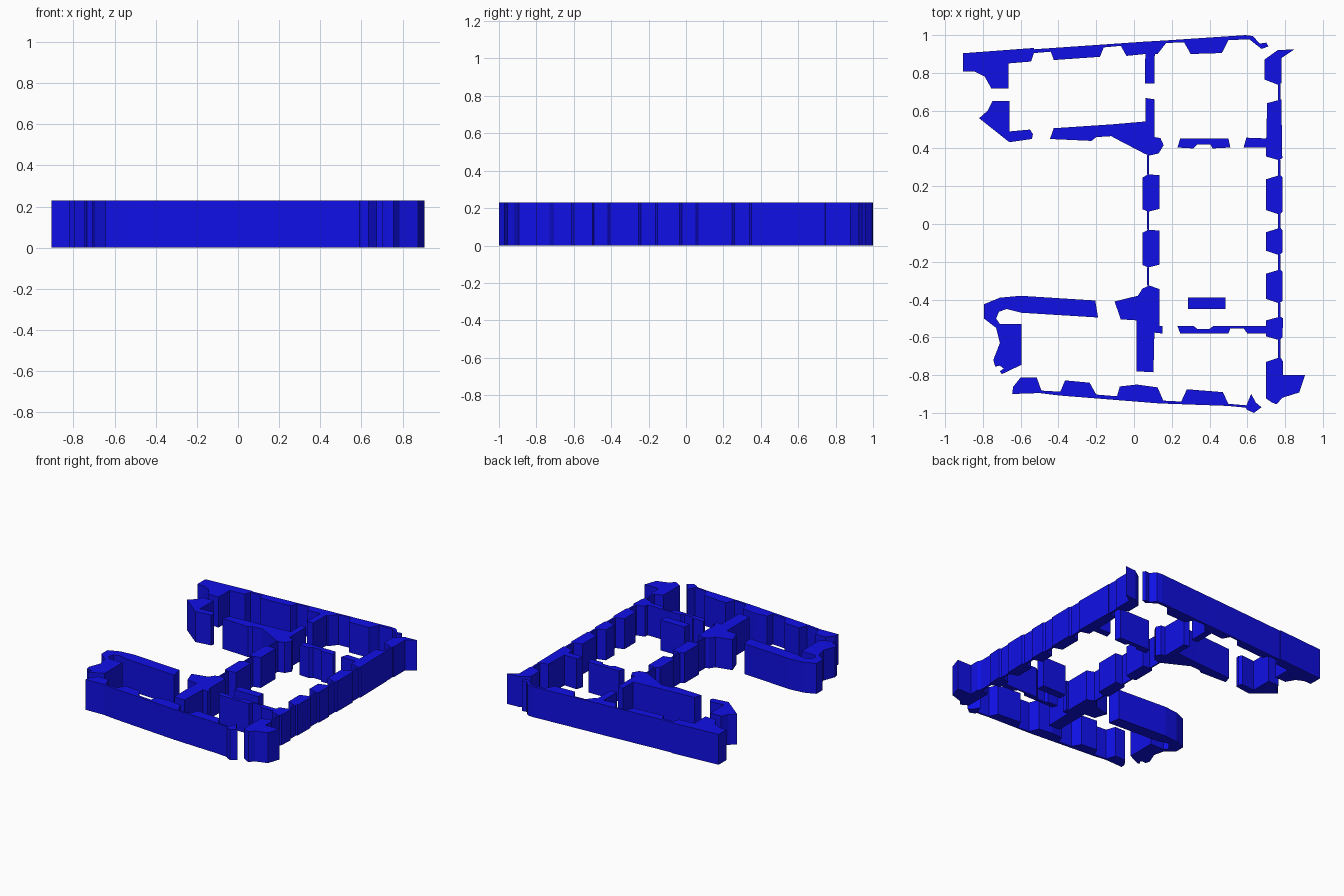
import bpy, bmesh

HEIGHT = 0.23
blue = bpy.data.materials.new("wall_blue")
blue.diffuse_color = (0.005, 0.005, 0.8, 1)


def wall(name, outline):
    """Extrude a plan outline up to the wall height."""
    bm = bmesh.new()
    face = bm.faces.new([bm.verts.new((x, y, 0)) for x, y in outline])
    top = bmesh.ops.extrude_face_region(bm, geom=[face])["geom"]
    bmesh.ops.translate(bm, vec=(0, 0, HEIGHT),
                        verts=[v for v in top if isinstance(v, bmesh.types.BMVert)])
    bmesh.ops.recalc_face_normals(bm, faces=bm.faces)
    mesh = bpy.data.meshes.new(name)
    bm.to_mesh(mesh)
    bm.free()
    mesh.materials.append(blue)
    obj = bpy.data.objects.new(name, mesh)
    bpy.context.collection.objects.link(obj)
    return obj


def block(name, x0, x1, y0, y1):
    wall(name, [(x0, y0), (x1, y0), (x1, y1), (x0, y1)])


# Back outer wall with inward piers, partition stub and west corner
wall("back_wall", [
    (-0.906, 0.904), (-0.53, 0.932), (-0.53, 0.925), (0.05, 0.965), (0.17, 0.972),
    (0.59, 1.0), (0.63, 0.995), (0.665, 0.955), (0.70, 0.96), (0.712, 0.94),
    (0.675, 0.927), (0.61, 0.978), (0.50, 0.973),
    (0.465, 0.905), (0.30, 0.90), (0.265, 0.962), (0.17, 0.958),
    (0.125, 0.90), (0.11, 0.90), (0.108, 0.745), (0.057, 0.745), (0.06, 0.90),
    (-0.04, 0.89), (-0.07, 0.943), (-0.16, 0.935),
    (-0.18, 0.885), (-0.425, 0.868), (-0.44, 0.912), (-0.53, 0.905),
    (-0.545, 0.86), (-0.665, 0.85), (-0.665, 0.717), (-0.755, 0.717),
    (-0.79, 0.78), (-0.845, 0.807), (-0.906, 0.807)])

# Front outer wall with inward piers
wall("front_wall", [
    (-0.60, -0.812), (-0.515, -0.812), (-0.49, -0.882), (-0.39, -0.888),
    (-0.365, -0.828), (-0.235, -0.84), (-0.20, -0.903), (-0.09, -0.912),
    (-0.075, -0.86), (0.015, -0.85), (0.125, -0.865), (0.155, -0.935), (0.25, -0.94),
    (0.28, -0.875), (0.47, -0.89), (0.50, -0.952), (0.595, -0.96),
    (0.62, -0.90), (0.645, -0.945), (0.675, -0.97), (0.635, -1.0), (0.60, -0.985),
    (0.59, -0.972), (0.495, -0.963), (0.135, -0.95), (-0.395, -0.908),
    (-0.50, -0.895), (-0.645, -0.90), (-0.64, -0.862)])

# Back-left room
wall("back_left_corner", [
    (-0.75, 0.65), (-0.66, 0.65), (-0.66, 0.49), (-0.55, 0.50), (-0.535, 0.475),
    (-0.54, 0.45), (-0.66, 0.433), (-0.82, 0.56), (-0.775, 0.60)])
wall("back_left_partition", [
    (-0.425, 0.507), (-0.11, 0.528), (0.062, 0.543), (0.062, 0.667), (0.108, 0.66),
    (0.108, 0.46), (0.14, 0.455), (0.157, 0.417), (0.13, 0.373), (0.083, 0.363),
    (0.06, 0.37), (-0.103, 0.455), (-0.12, 0.465), (-0.20, 0.46), (-0.225, 0.44),
    (-0.445, 0.45)])

# Front-left room
wall("front_left_corner", [
    (-0.795, -0.425), (-0.71, -0.39), (-0.60, -0.38), (-0.205, -0.405),
    (-0.19, -0.495), (-0.595, -0.47), (-0.675, -0.45), (-0.715, -0.465),
    (-0.73, -0.50), (-0.71, -0.53), (-0.595, -0.53), (-0.595, -0.745),
    (-0.70, -0.795), (-0.71, -0.78), (-0.69, -0.765), (-0.71, -0.75),
    (-0.735, -0.755), (-0.745, -0.72), (-0.71, -0.63), (-0.73, -0.55), (-0.795, -0.50)])
wall("front_left_junction", [
    (0.02, -0.38), (0.045, -0.342), (0.08, -0.325), (0.135, -0.345), (0.135, -0.54),
    (0.15, -0.54), (0.15, -0.58), (0.108, -0.575), (0.103, -0.785), (0.013, -0.78),
    (0.013, -0.51), (-0.07, -0.505), (-0.103, -0.41)])

# Cross walls of the right wing
wall("back_cross_wall", [
    (0.245, 0.453), (0.50, 0.453), (0.51, 0.405), (0.415, 0.40), (0.405, 0.42),
    (0.335, 0.42), (0.315, 0.40), (0.23, 0.405)])
wall("front_cross_wall", [
    (0.23, -0.54), (0.315, -0.54), (0.335, -0.555), (0.40, -0.555), (0.42, -0.54),
    (0.70, -0.54), (0.70, -0.51), (0.775, -0.49), (0.79, -0.50), (0.785, -0.60),
    (0.77, -0.615), (0.70, -0.595), (0.70, -0.58), (0.60, -0.58), (0.58, -0.552),
    (0.51, -0.552), (0.50, -0.58), (0.245, -0.58)])
block("free_standing_block", 0.285, 0.485, -0.45, -0.39)

# Piers of the middle wall
for i, (y0, y1) in enumerate([(0.065, 0.263), (-0.23, -0.03)]):
    wall(f"middle_pier_{i}", [
        (0.045, y1 - 0.017), (0.075, y1), (0.135, y1 - 0.005), (0.135, y0 + 0.015),
        (0.075, y0), (0.045, y0 + 0.013)])
for i, (y0, y1) in enumerate([(0.263, 0.365), (-0.03, 0.065), (-0.326, -0.23)]):
    block(f"middle_thin_wall_{i}", 0.07, 0.08, y0, y1)

# Right outer wall: corners, tee, plain piers and thin spans between them
wall("right_back_corner", [
    (0.76, 0.92), (0.85, 0.925), (0.782, 0.88), (0.782, 0.745), (0.76, 0.738),
    (0.69, 0.765), (0.69, 0.87)])
wall("right_tee", [
    (0.705, 0.64), (0.78, 0.66), (0.785, 0.35), (0.77, 0.337), (0.70, 0.357),
    (0.70, 0.405), (0.58, 0.405), (0.595, 0.457), (0.70, 0.453)])
for i, (y0, y1) in enumerate([(0.05, 0.26), (-0.165, -0.02), (-0.42, -0.24)]):
    wall(f"right_pier_{i}", [
        (0.70, y1 - 0.023), (0.775, y1), (0.787, y1 - 0.015), (0.785, y0 + 0.013),
        (0.77, y0), (0.70, y0 + 0.023)])
wall("right_front_corner", [
    (0.70, -0.73), (0.775, -0.705), (0.79, -0.73), (0.79, -0.80), (0.906, -0.80),
    (0.875, -0.892), (0.785, -0.92), (0.755, -0.955), (0.73, -0.945), (0.70, -0.925)])
for i, (y0, y1) in enumerate([(0.655, 0.742), (0.258, 0.34), (-0.025, 0.053),
                              (-0.245, -0.163), (-0.495, -0.418), (-0.71, -0.612)]):
    block(f"right_thin_wall_{i}", 0.762, 0.776, y0, y1)
